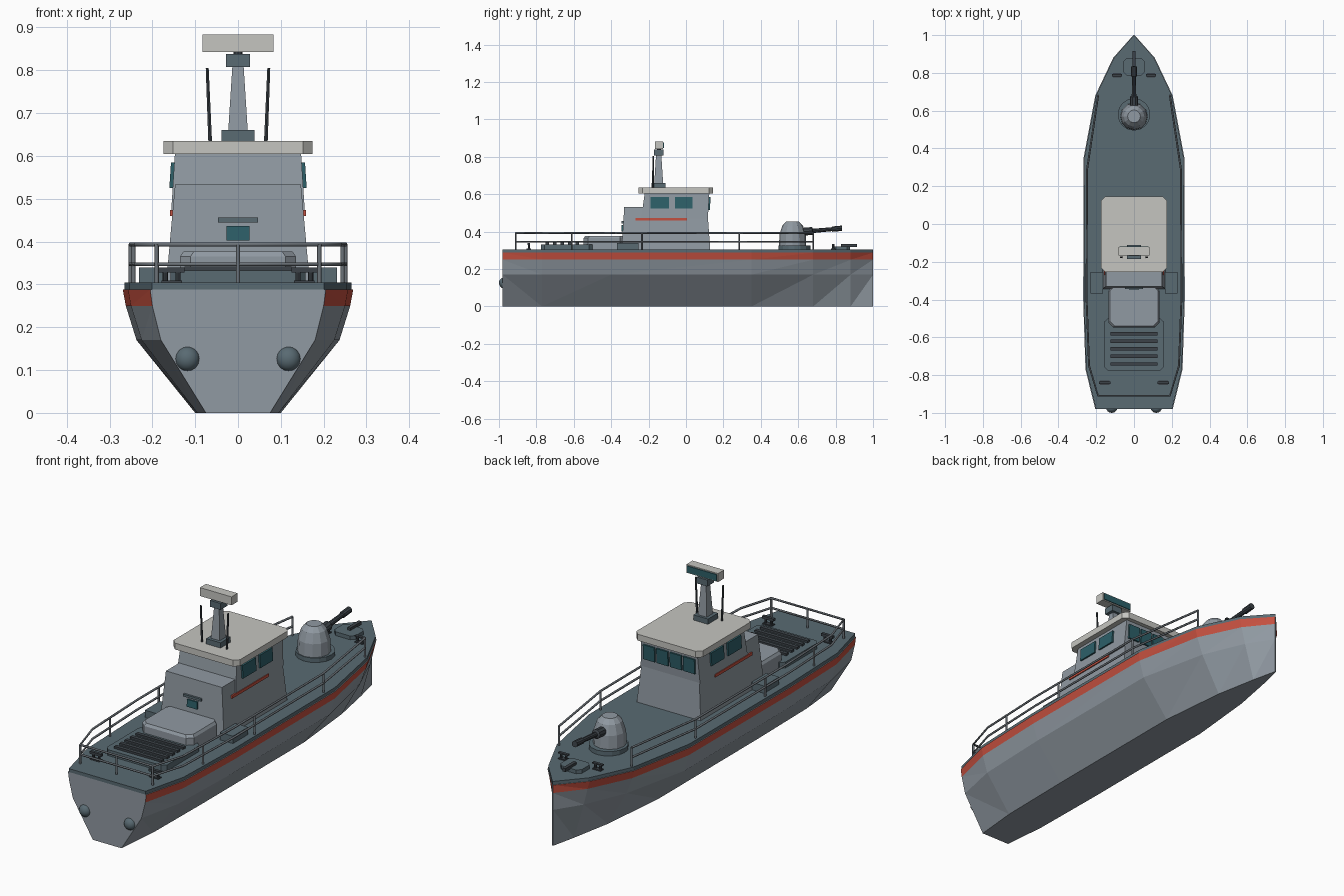
import bpy, bmesh, math
from mathutils import Vector

if "Cube" in bpy.data.objects:
    bpy.data.objects.remove(bpy.data.objects["Cube"])


def material(name, r, g, b):
    m = bpy.data.materials.new(name)
    m.use_nodes = True
    m.diffuse_color = (r, g, b, 1)
    m.node_tree.nodes["Principled BSDF"].inputs["Base Color"].default_value = (r, g, b, 1)
    return m


GREY = material("hull grey", .28, .32, .36)
SLATE = material("deck slate", .10, .145, .17)
RED = material("stripe red", .55, .08, .05)
WHITE = material("roof off white", .56, .56, .53)
TEAL = material("glass teal", .026, .115, .14)
RAIL = material("rail grey", .15, .17, .19)
DARK = material("dark metal", .045, .055, .065)


def finish(name, bm, *mats):
    bmesh.ops.recalc_face_normals(bm, faces=bm.faces[:])
    mesh = bpy.data.meshes.new(name)
    bm.to_mesh(mesh)
    bm.free()
    ob = bpy.data.objects.new(name, mesh)
    for m in mats:
        mesh.materials.append(m)
    bpy.context.collection.objects.link(ob)
    return ob


def loft(name, rings, mat):
    """Skin a row of equal closed rings and cap both ends."""
    bm = bmesh.new()
    rows = [[bm.verts.new(p) for p in ring] for ring in rings]
    n = len(rows[0])
    for a, b in zip(rows, rows[1:]):
        for i in range(n):
            j = (i + 1) % n
            bm.faces.new((a[i], a[j], b[j], b[i]))
    bm.faces.new(rows[0])
    bm.faces.new(rows[-1])
    return finish(name, bm, mat)


def block(name, sections, mat, c=0, cx=0):
    """Stack of rectangles (z, half width, y0, y1) with chamfered corners c."""
    rings = []
    for z, h, y0, y1 in sections:
        ring = []
        for x, y, sx, sy in ((-h, y0, 1, 1), (h, y0, -1, 1), (h, y1, -1, -1), (-h, y1, 1, -1)):
            if c:
                pair = [(cx + x, y + sy * c, z), (cx + x + sx * c, y, z)]
                ring += pair if sx * sy > 0 else pair[::-1]
            else:
                ring.append((cx + x, y, z))
        rings.append(ring)
    return loft(name, rings, mat)


def box(name, h, y0, y1, z0, z1, mat, c=0, cx=0):
    return block(name, [(z0, h, y0, y1), (z1, h, y0, y1)], mat, c, cx)


def turned(name, centre, axis, profile, mat, n=12):
    """Rings of (radius, distance) along an axis."""
    q = Vector(axis).to_track_quat("Z", "Y")
    rings = [[Vector(centre) + q @ Vector((r * math.cos(2 * math.pi * k / n),
                                           r * math.sin(2 * math.pi * k / n), d))
              for k in range(n)] for r, d in profile]
    return loft(name, rings, mat)


def plate(name, corners, out, mat, t=.008):
    """Thin panel raised from a wall in direction out."""
    pts = [Vector(p) for p in corners]
    return loft(name, [[p - Vector(out) * .003 for p in pts], [p + Vector(out) * t for p in pts]], mat)


# Hull: stations of y and half widths at each level
LEVELS = (0, .17, .25, .288)
STATIONS = [(-.98, .075, .18, .2, .205), (-.77, .095, .225, .25, .257),
            (-.4, .1, .237, .262, .269), (.35, .1, .237, .26, .267),
            (.68, .068, .165, .195, .205), (.88, .03, .08, .1, .11),
            (1, .003, .003, .003, .003)]
bm = bmesh.new()
rows = []
for y, *w in STATIONS:
    half = list(zip(w, LEVELS))
    rows.append([bm.verts.new((-x, y, z)) for x, z in half[::-1]]
                + [bm.verts.new((x, y, z)) for x, z in half])
for i, (a, b) in enumerate(zip(rows, rows[1:])):
    for j in range(7):
        # the diagonal leans toward the bow, except at the stern
        if (j < 3) != (i == 0):
            tris = ((a[j], a[j + 1], b[j]), (a[j + 1], b[j + 1], b[j]))
        else:
            tris = ((a[j], a[j + 1], b[j + 1]), (a[j], b[j + 1], b[j]))
        for t in tris:
            bm.faces.new(t).material_index = int(j in (0, 6))
    bm.faces.new((a[7], a[0], b[0], b[7]))
bm.faces.new(rows[0])
bm.faces.new(rows[-1])
finish("hull", bm, GREY, RED)

# Deck slab
edge = [(s[4] - .004, s[0]) for s in STATIONS[:-1]] + [(0, 1)]
outline = edge + [(-x, y) for x, y in edge[-2::-1]]
loft("deck", [[(x, y, z) for x, y in outline] for z in (.286, .304)], SLATE)

# Cabin, wheelhouse and roof
block("cabin", [(.3, .168, -.345, .13), (.533, .147, -.33, .113)], GREY)
block("wheelhouse", [(.47, .156, -.24, .117), (.61, .147, -.22, .125)], GREY)
box("roof", .174, -.255, .145, .605, .635, WHITE, .022)


def wall_x(z):
    return .156 - (z - .47) * .066


def wall_y(z):
    return .117 + (z - .47) * .057


for s, side in ((1, "left"), (-1, "right")):
    for k, (y0, y1) in enumerate(((-.19, -.09), (-.06, .035))):
        plate(f"{side}_window_{k}", [(s * wall_x(z), y, z) for y, z in
              ((y0, .525), (y1, .525), (y1, .585), (y0, .585))], (s, 0, 0), TEAL)
    plate(f"{side}_cabin_stripe", [(s * .154, -.27, .46), (s * .154, .005, .46),
          (s * .154, .005, .474), (s * .154, -.27, .474)], (s, 0, 0), RED, .005)
for k in range(4):
    x = -.135 + k * .07
    plate(f"bow_window_{k}", [(u, wall_y(z), z) for u, z in
          ((x, .515), (x + .06, .515), (x + .06, .585), (x, .585))], (0, 1, 0), TEAL)
plate("aft_window", [(-.027, -.338, .402), (.027, -.338, .402),
      (.027, -.336, .436), (-.027, -.336, .436)], (0, -1, 0), TEAL)
box("aft_vent", .047, -.345, -.33, .445, .456, SLATE)

# Mast, radar and whip aerials
box("mast_foot", .038, -.185, -.11, .633, .66, SLATE)
block("mast", [(.655, .023, -.17, -.122), (.812, .013, -.16, -.132)], GREY)
box("mast_head", .028, -.17, -.12, .808, .838, SLATE)
turned("radar_pivot", (0, -.145, .835), (0, 0, 1), [(.01, 0), (.01, .012)], DARK, 8)
box("radar", .083, -.167, -.122, .843, .883, WHITE)
plate("radar_face", [(-.077, -.122, .848), (.077, -.122, .848),
      (.077, -.122, .878), (-.077, -.122, .878)], (0, 1, 0), TEAL, .004)
for s, side in ((1, "left"), (-1, "right")):
    turned(f"{side}_aerial", (s * .065, -.176, .633), (s * .04, 0, 1), [(.005, 0), (.004, .172)], DARK, 6)

# Engine cover, slatted hatch and side lockers
block("engine_cover", [(.3, .135, -.547, -.33), (.365, .135, -.547, -.33),
                       (.377, .127, -.539, -.33)], GREY, .024)
box("aft_hatch", .158, -.775, -.5, .3, .332, SLATE, .018)
for k in range(5):
    y = -.75 + k * .04
    box(f"hatch_slat_{k}", .125, y, y + .018, .33, .342, DARK)
for s, side in ((1, "left"), (-1, "right")):
    box(f"{side}_locker", .034, -.368, -.255, .3, .339, SLATE, cx=s * .197)
    # Mooring bollards at stern and bow
    for end, x, y, h in (("stern", .155, -.84, .03), ("bow", .09, .787, .026)):
        box(f"{side}_{end}_cleat_foot", h * .8, y - .012, y + .012, .3, .309, DARK, cx=s * x)
        for d in (-.5, .5):
            turned(f"{side}_{end}_cleat_post", (s * x + d * h, y, .3), (0, 0, 1),
                   [(.006, 0), (.006, .034)], DARK, 8)
        box(f"{side}_{end}_cleat_bar", h, y - .007, y + .007, .328, .34 if end == "stern" else .334,
            DARK, cx=s * x)
    # Rounded stern outlets
    bpy.ops.mesh.primitive_uv_sphere_add(segments=16, ring_count=8, radius=.029,
                                         location=(s * .118, -.974, .126))
    outlet = bpy.context.object
    outlet.name = f"{side}_stern_outlet"
    outlet.scale.y = .9
    outlet.data.materials.append(SLATE)
    bpy.ops.object.shade_smooth()

# Bow hatch and windlass
box("bow_hatch", .056, .785, .878, .3, .322, SLATE, .018)
box("windlass", .008, .83, .915, .318, .334, DARK)

# Gun turret
turned("turret_ring", (0, .58, .3), (0, 0, 1), [(.086, 0), (.086, .025)], SLATE, 16)
turned("turret", (0, .57, .322), (0, 0, 1), [(.073, 0), (.07, .065), (.055, .11), (.034, .132)], GREY)
turned("gun_barrel", (0, .61, .398), (0, 1, .09),
       [(.022, 0), (.022, .065), (.012, .07), (.011, .17), (.015, .172), (.015, .225)], DARK, 10)

# Guard rails: top and middle bars on a bent path, with posts
rails = bpy.data.curves.new("guard_rails", "CURVE")
rails.dimensions = "3D"
rails.bevel_depth = .005
rails.bevel_resolution = 1
rails.use_fill_caps = True


def bar(points):
    sp = rails.splines.new("POLY")
    sp.points.add(len(points) - 1)
    for p, co in zip(sp.points, points):
        p.co = (*co, 1)


half = [(.19, -.91), (.238, -.75), (.251, -.4), (.249, .285), (.19, .68)]
path = [(-x, y) for x, y in half[::-1]] + half
for z in (.393, .347):
    bar([(x, y, z) for x, y in path])
posts = half[:1] + [(.244, -.61), (.251, -.235)] + half[3:]
for x, y in posts + [(-x, y) for x, y in posts] + [(0, -.91)]:
    bar([(x, y, .3), (x, y, .393)])
rail_ob = bpy.data.objects.new("guard_rails", rails)
rails.materials.append(RAIL)
bpy.context.collection.objects.link(rail_ob)
